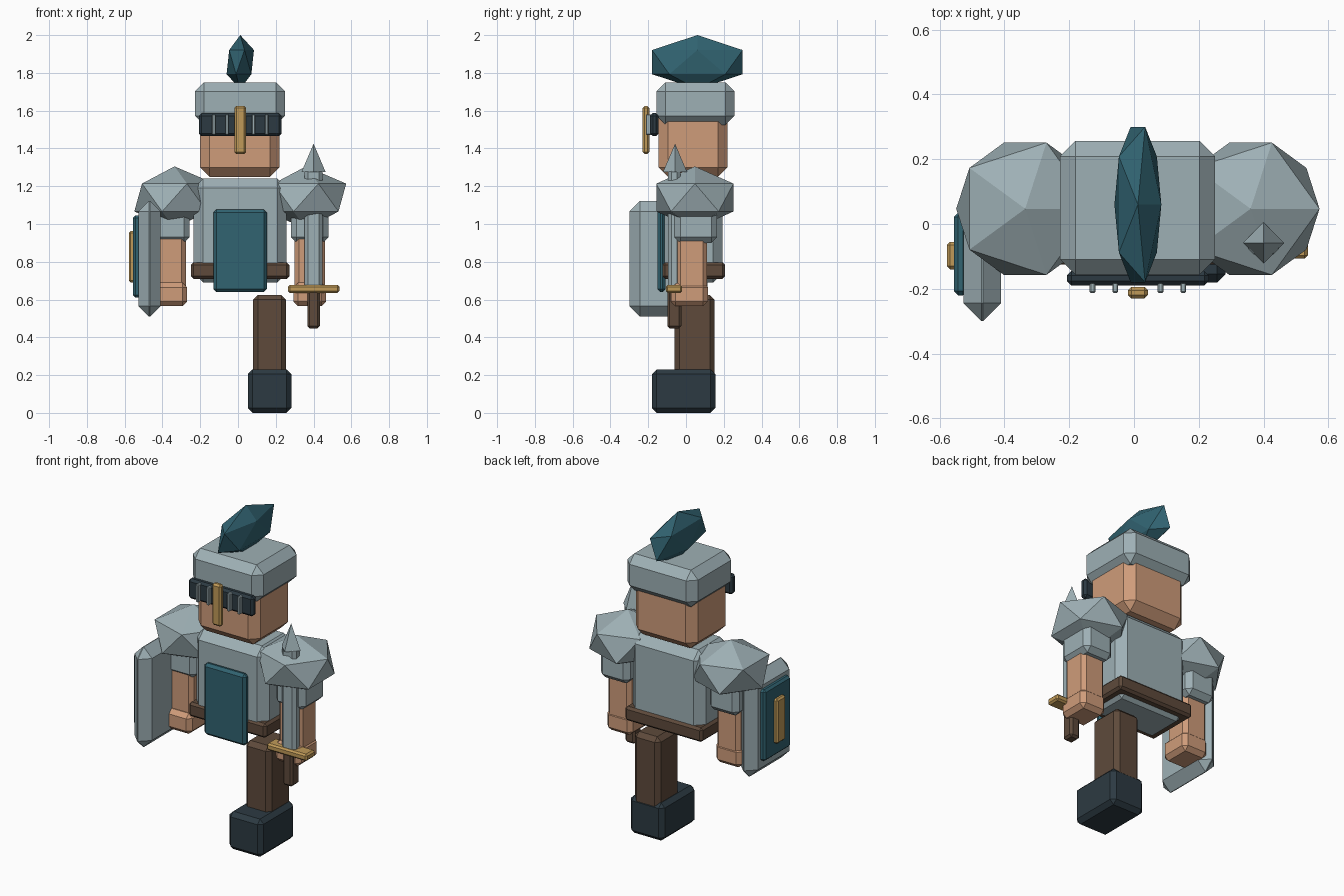
import bpy, bmesh, math

if "Cube" in bpy.data.objects:
    bpy.data.objects.remove(bpy.data.objects["Cube"])


def lin(c):
    c /= 255
    return c / 12.92 if c <= 0.04045 else ((c + 0.055) / 1.055) ** 2.4


def material(name, r, g, b):
    m = bpy.data.materials.new(name)
    m.diffuse_color = (lin(r), lin(g), lin(b), 1)
    m.use_nodes = True
    m.node_tree.nodes["Principled BSDF"].inputs["Base Color"].default_value = m.diffuse_color
    return m


steel = material("steel", 158, 176, 181)
skin = material("skin", 207, 156, 122)
leather = material("brown leather", 94, 74, 59)
navy = material("dark navy", 44, 58, 66)
teal = material("teal", 49, 99, 113)
gold = material("gold", 192, 154, 88)


def finish(name, bm, mat):
    me = bpy.data.meshes.new(name)
    bmesh.ops.recalc_face_normals(bm, faces=bm.faces)
    bm.to_mesh(me)
    bm.free()
    me.materials.append(mat)
    ob = bpy.data.objects.new(name, me)
    bpy.context.collection.objects.link(ob)
    return ob


def box(name, mat, x, y, z, bevel):
    """Chamfered box from (min, max) pairs on each axis."""
    bm = bmesh.new()
    bmesh.ops.create_cube(bm, size=1)
    for v in bm.verts:
        v.co = [(a + b) / 2 + c * (b - a) for (a, b), c in zip((x, y, z), v.co)]
    bmesh.ops.bevel(bm, geom=list(bm.edges), offset=bevel, segments=1,
                    affect='EDGES', clamp_overlap=True)
    return finish(name, bm, mat)


def gem(name, mat, centre, radii):
    """Stretched 20-sided ball."""
    bm = bmesh.new()
    bmesh.ops.create_icosphere(bm, subdivisions=1, radius=1)
    for v in bm.verts:
        v.co = [c + r * k for c, r, k in zip(centre, radii, v.co)]
    return finish(name, bm, mat)


MID = 0.012  # body centre line

# Head, helmet and plume
box("head", skin, (-0.20, 0.22), (-0.145, 0.22), (1.25, 1.66), 0.05)
box("helmet", steel, (-0.228, 0.25), (-0.157, 0.257), (1.525, 1.75), 0.048)
gem("plume", teal, (MID, 0.06, 1.857), (0.081, 0.282, 0.143))

# Visor with bars and nose guard
box("visor", navy, (-0.207, 0.231), (-0.19, -0.145), (1.465, 1.587), 0.014)
for i, off in enumerate((-0.14, -0.07, 0.07, 0.14)):
    c = MID + off
    box(f"visor_bar_{i}", steel, (c - 0.009, c + 0.009), (-0.213, -0.18),
        (1.472, 1.58), 0.004)
box("nose_guard", gold, (MID - 0.031, MID + 0.031), (-0.23, -0.194), (1.37, 1.625), 0.011)

# Torso, belt and tabard
box("torso", steel, (-0.235, 0.258), (-0.115, 0.193), (0.69, 1.24), 0.05)
box("belt", leather, (-0.25, 0.272), (-0.125, 0.207), (0.71, 0.797), 0.014)
box("tabard", teal, (-0.13, 0.153), (-0.152, -0.108), (0.64, 1.077), 0.016)

# Arms and shoulder pads
for side, s in (("left", -1), ("right", 1)):
    c = MID + s * 0.368
    gem(f"{side}_shoulder_pad", steel, (MID + s * 0.348, 0.047, 1.14), (0.238, 0.24, 0.165))
    box(f"{side}_sleeve", steel, (c - 0.1, c + 0.1), (-0.06, 0.165), (0.90, 1.20), 0.03)
    box(f"{side}_forearm", skin, (c - 0.08, c + 0.08), (-0.05, 0.112), (0.63, 0.96), 0.022)
    box(f"{side}_hand", skin, (c - 0.087, c + 0.087), (-0.08, 0.116), (0.565, 0.69), 0.025)

# Single leg and boot
box("leg", leather, (0.08, 0.255), (-0.06, 0.152), (0.16, 0.625), 0.026)
box("boot", navy, (0.052, 0.282), (-0.18, 0.155), (0.0, 0.23), 0.025)

# Shield with layered face plates
box("shield", steel, (-0.527, -0.41), (-0.30, 0.115), (0.51, 1.122), 0.056)
box("shield_panel", teal, (-0.556, -0.515), (-0.22, 0.035), (0.61, 1.045), 0.013)
box("shield_boss", gold, (-0.578, -0.545), (-0.14, -0.055), (0.69, 0.962), 0.01)

# Sword
SX, SY = 0.40, -0.062
box("sword_blade", steel, (SX - 0.048, SX + 0.048), (SY - 0.032, SY + 0.032),
    (0.65, 1.295), 0.018)
box("sword_guard", gold, (SX - 0.135, SX + 0.137), (SY - 0.045, SY + 0.042),
    (0.635, 0.677), 0.01)
box("sword_grip", leather, (SX - 0.033, SX + 0.033), (SY - 0.037, SY + 0.037),
    (0.447, 0.65), 0.012)
bm = bmesh.new()
bmesh.ops.create_cone(bm, cap_ends=True, segments=4, radius1=0.064, radius2=0, depth=0.15)
for v in bm.verts:
    v.co = (v.co.x + SX, v.co.y + SY + 0.004, v.co.z + 1.35)
bmesh.ops.remove_doubles(bm, verts=bm.verts, dist=1e-5)
finish("sword_tip", bm, steel)
